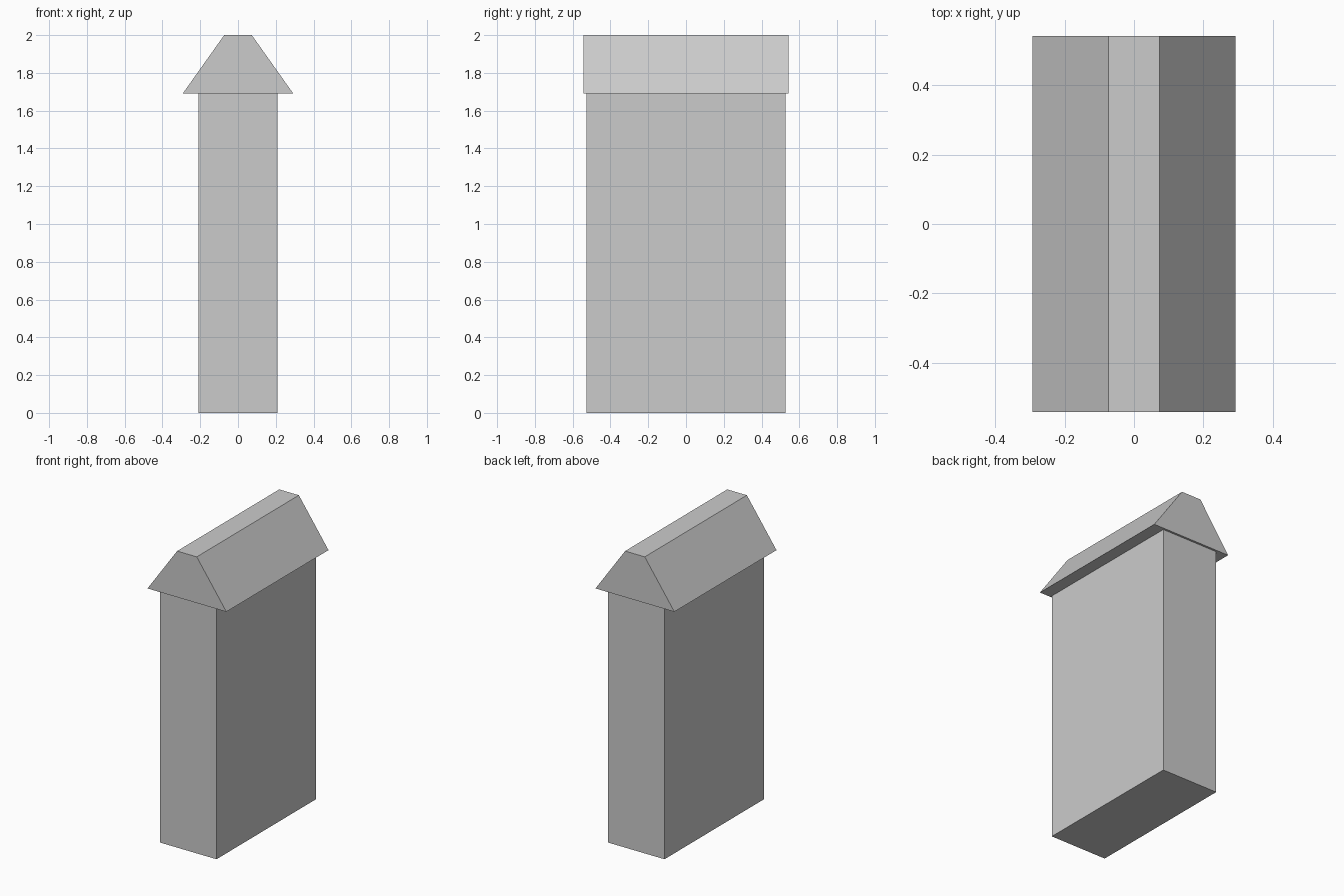
import bpy

if "Cube" in bpy.data.objects:
    bpy.data.objects.remove(bpy.data.objects["Cube"])


def extrude_profile(name, profile, half_depth):
    """Closed prism: an x/z outline swept along y, centred on y = 0."""
    n = len(profile)
    verts = [(x, y, z) for y in (-half_depth, half_depth) for x, z in profile]
    faces = [tuple(range(n)), tuple(reversed(range(n, 2 * n)))]
    faces += [(i, i + n, (i + 1) % n + n, (i + 1) % n) for i in range(n)]
    mesh = bpy.data.meshes.new(name)
    mesh.from_pydata(verts, [], faces)
    obj = bpy.data.objects.new(name, mesh)
    bpy.context.collection.objects.link(obj)
    return obj


def trapezoid(bottom, top, z0, z1):
    return [(-bottom, z0), (bottom, z0), (top, z1), (-top, z1)]


EAVE_Z = 1.69

# Tall rectangular shaft
extrude_profile("shaft", trapezoid(0.21, 0.21, 0, EAVE_Z), 0.528)

# Overhanging cap with sloped sides and a flat ridge
extrude_profile("roof_cap", trapezoid(0.293, 0.073, EAVE_Z, 2.0), 0.542)
